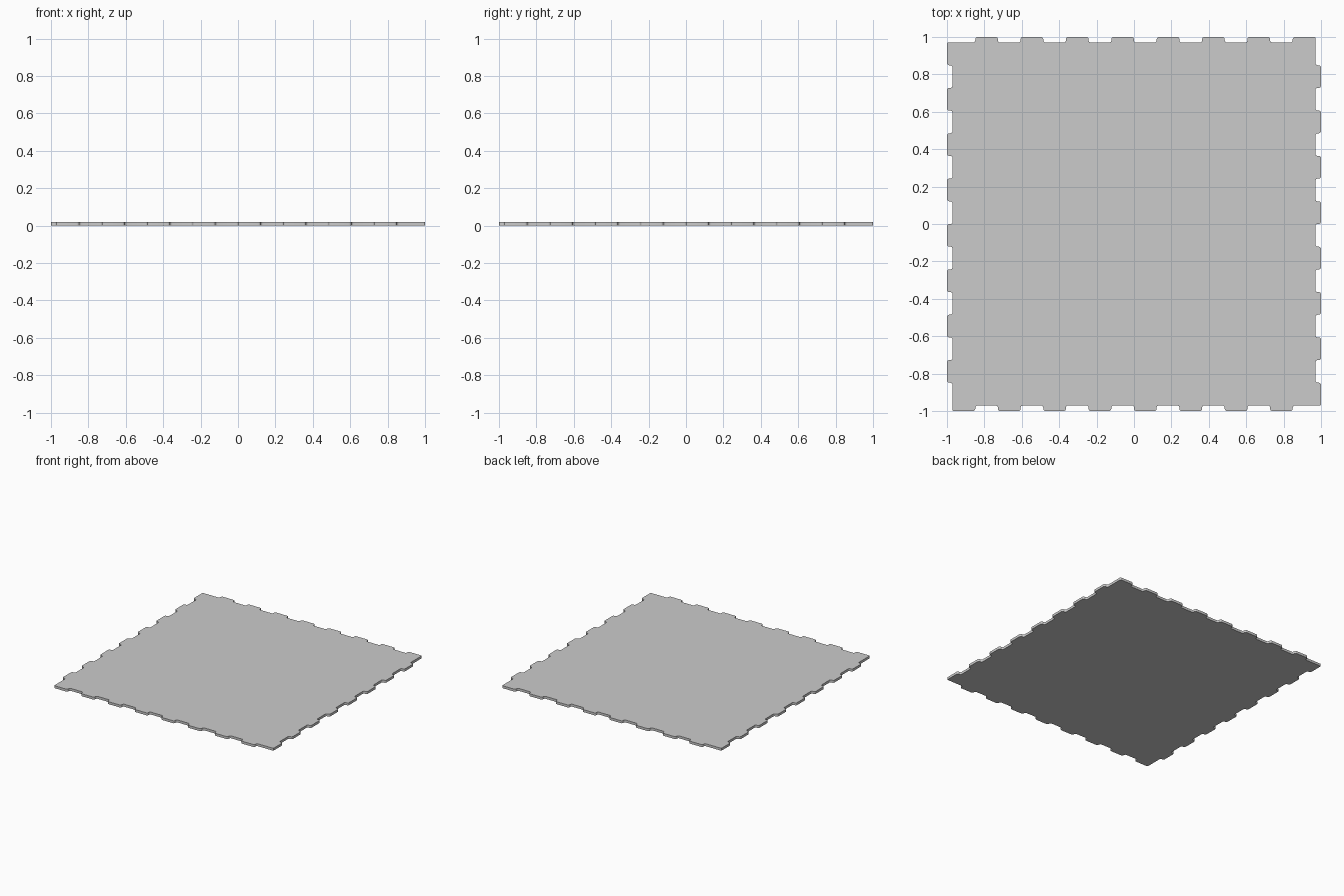
import bpy, bmesh
from math import radians
from mathutils import Vector

if "Cube" in bpy.data.objects:
    bpy.data.objects.remove(bpy.data.objects["Cube"])

STEPS = 16          # tabs and gaps along each side
INNER, OUTER = 0.97, 1.0
PITCH = 2 * INNER / STEPS
THICK = 0.02
SEG = 4             # segments per rounded corner

# One side of the interlocking outline: (point, corner radius)
side = [(Vector((-INNER, -OUTER)), 0.006)]
for k in range(1, STEPS):
    x = -INNER + k * PITCH
    ys = (-OUTER, -INNER) if k % 2 else (-INNER, -OUTER)
    side += [(Vector((x, y)), 0.012) for y in ys]

# Four-fold rotation closes the outline
outline = []
for q in range(4):
    for p, r in side:
        p = p.copy()
        for _ in range(q):
            p = Vector((-p.y, p.x))
        outline.append((p, r))


def fillet(prev, p, nxt, r):
    """Round a right-angled corner with a circular arc."""
    a = p + (prev - p).normalized() * r
    b = p + (nxt - p).normalized() * r
    centre = a + b - p
    pts = []
    for i in range(SEG + 1):
        d = a.lerp(b, i / SEG) - centre
        pts.append(centre + d.normalized() * r)
    return pts


rounded = []
n = len(outline)
for i, (p, r) in enumerate(outline):
    rounded += fillet(outline[i - 1][0], p, outline[(i + 1) % n][0], r)

# Extrude the outline into a thin flat mat
bm = bmesh.new()
base = bm.faces.new([bm.verts.new((p.x, p.y, 0)) for p in rounded])
ext = bmesh.ops.extrude_face_region(bm, geom=[base], use_keep_orig=True)
top = [v for v in ext["geom"] if isinstance(v, bmesh.types.BMVert)]
bmesh.ops.translate(bm, verts=top, vec=(0, 0, THICK))
bmesh.ops.recalc_face_normals(bm, faces=bm.faces)
bmesh.ops.triangulate(bm, faces=[f for f in bm.faces if len(f.verts) > 4])
mesh = bpy.data.meshes.new("floor_mat_tile")
bm.to_mesh(mesh)
bm.free()

mat_tile = bpy.data.objects.new("floor_mat_tile", mesh)
bpy.context.collection.objects.link(mat_tile)
bpy.context.view_layer.objects.active = mat_tile
mat_tile.select_set(True)
bpy.ops.object.shade_smooth_by_angle(angle=radians(35))
